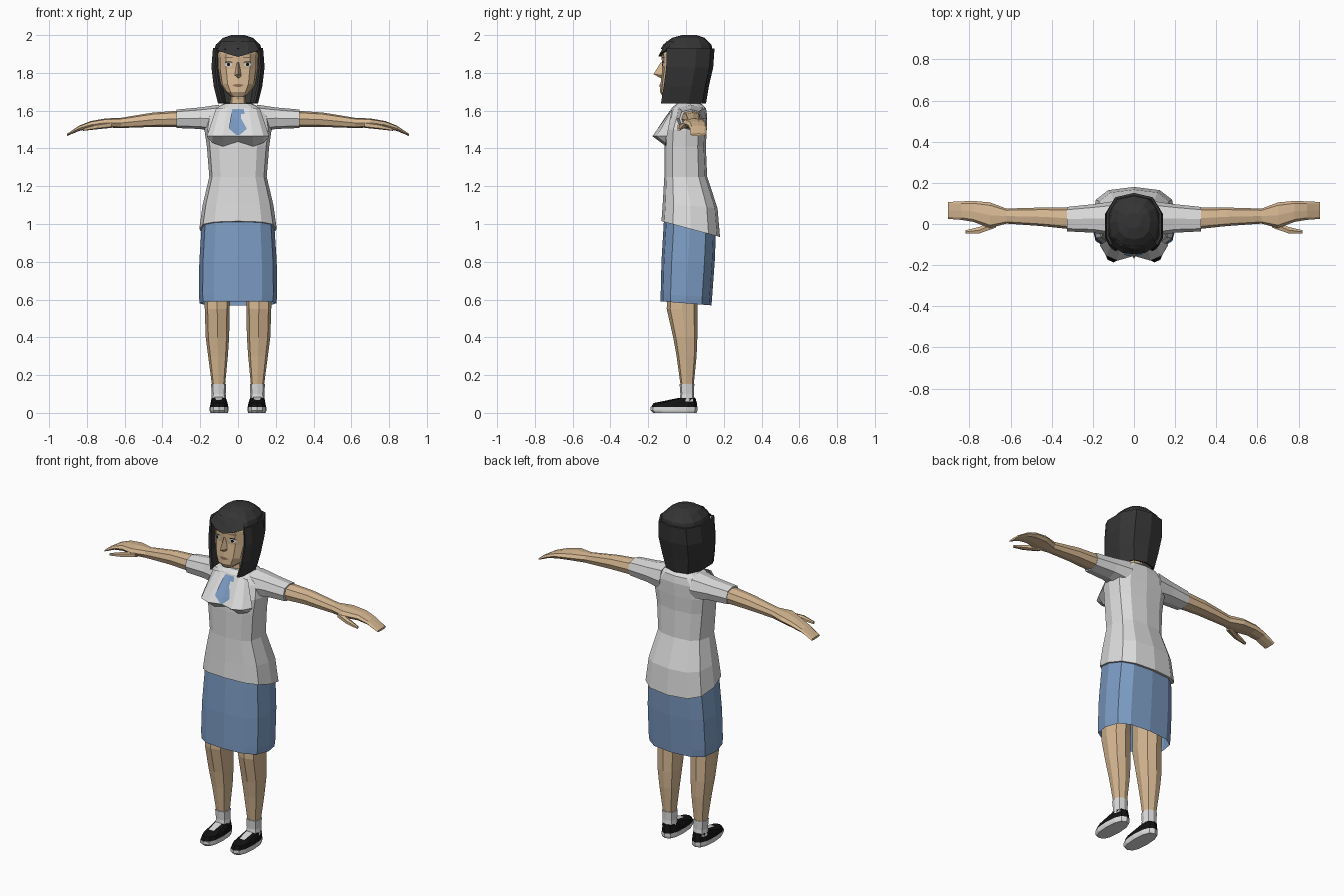
import bpy
import bmesh
import math
from mathutils import Vector
from mathutils.bvhtree import BVHTree

cube = bpy.data.objects.get("Cube")
if cube:
    bpy.data.objects.remove(cube, do_unlink=True)


def material(name, r, g, b):
    mat = bpy.data.materials.new(name)
    mat.use_nodes = True
    mat.diffuse_color = (r, g, b, 1)
    shader = mat.node_tree.nodes["Principled BSDF"]
    shader.inputs["Base Color"].default_value = (r, g, b, 1)
    shader.inputs["Roughness"].default_value = 0.9
    return mat


SKIN = material("skin tan", .68, .48, .29)
SHIRT = material("shirt white", .72, .72, .72)
BLUE = material("skirt blue", .2, .33, .55)
HAIR = material("hair charcoal", .035, .035, .035)
BLACK = material("shoe black", .006, .006, .006)
LIPS = material("lip brown", .3, .16, .1)


def skin(name, rows, mat, closed=False, caps=(False, False), side=1):
    """Bridge rows of points into a faceted surface."""
    bm = bmesh.new()
    grid = [[bm.verts.new((p[0] * side, p[1], p[2])) for p in row] for row in rows]
    for a, b in zip(grid, grid[1:]):
        for i in range(len(a) if closed else len(a) - 1):
            j = (i + 1) % len(a)
            bm.faces.new((a[i], a[j], b[j], b[i]))
    for row, wanted in ((grid[0], caps[0]), (grid[-1], caps[1])):
        if wanted:
            bm.faces.new(row)
    bmesh.ops.recalc_face_normals(bm, faces=bm.faces)
    mesh = bpy.data.meshes.new(name)
    bm.to_mesh(mesh)
    bm.free()
    mesh.materials.append(mat)
    obj = bpy.data.objects.new(name, mesh)
    bpy.context.collection.objects.link(obj)
    return obj


def loft(name, rings, mat, sides=8, square=.75, axis="z", tilts=None,
         caps=(True, True), side=1):
    """Rings are (station, centre, half size, front y, back y)."""
    def soft(value):
        return math.copysign(abs(value) ** square, value) if abs(value) > 1e-6 else 0
    rows = []
    for n, (station, centre, half, front, back) in enumerate(rings):
        tilt = tilts.get(n, 0) if tilts else 0
        row = []
        for k in range(sides):
            angle = math.tau * k / sides
            u = centre + half * soft(math.cos(angle))
            y = (front + back) / 2 + (back - front) / 2 * soft(math.sin(angle))
            row.append((u, y, station + tilt * y) if axis == "z" else (station, y, u))
        rows.append(row)
    return skin(name, rows, mat, True, caps, side)


def decal(name, target, centre, rows, mat):
    """Thin patch projected on the front of a part; rows are (z, half width)."""
    mesh = target.data
    tree = BVHTree.FromPolygons([v.co for v in mesh.vertices],
                                [p.vertices[:] for p in mesh.polygons])
    points = []
    for z, half in rows:
        row = []
        for x in (centre - half, centre, centre + half):
            hit = tree.ray_cast(Vector((x, -1, z)), Vector((0, 1, 0)))[0]
            row.append((x, (hit.y if hit else -.1) - .004, z))
        points.append(row)
    return skin(name, points, mat)


# Shirt body and bust
loft("shirt", [
    (.98, 0, .205, -.13, .18), (1.1, 0, .188, -.123, .167),
    (1.25, 0, .152, -.115, .112), (1.41, 0, .165, -.115, .105),
    (1.5, 0, .178, -.11, .11), (1.575, 0, .165, -.085, .112),
    (1.615, 0, .12, -.075, .105), (1.637, 0, .075, -.05, .08),
], SHIRT, sides=12, square=.72, tilts={0: -.27, 1: -.1})
bust_rows = []
for x, tip, low in ((-.165, -.1, 1.46), (-.135, -.155, 1.43), (-.08, -.178, 1.41),
                    (0, -.155, 1.43), (.08, -.178, 1.41), (.135, -.155, 1.43),
                    (.165, -.1, 1.46)):
    bust_rows.append([(x * .7, -.072, 1.612), (x, tip, 1.465), (x, -.105, low)])
bust = skin("shirt_bust", bust_rows, SHIRT)
decal("tie", bust, 0, [(1.608, .03), (1.56, .04), (1.505, .048), (1.47, .008)], BLUE)

# Skirt, open at the bottom
loft("skirt", [
    (.58, 0, .203, -.135, .135), (.62, 0, .207, -.134, .138),
    (.8, 0, .205, -.13, .152), (1.03, 0, .19, -.115, .16),
], BLUE, sides=12, square=.7, tilts={0: -.08, 1: -.08, 3: -.2}, caps=(False, True))

# Neck and head
loft("neck", [(1.6, 0, .05, -.04, .06), (1.66, 0, .04, -.04, .05),
              (1.75, 0, .042, -.05, .05)], SKIN)
head = loft("head", [
    (1.672, 0, .032, -.122, -.02), (1.7, 0, .066, -.138, .03),
    (1.74, 0, .092, -.135, .06), (1.82, 0, .105, -.126, .09),
    (1.9, 0, .106, -.13, .1), (1.95, 0, .09, -.11, .09),
], SKIN, sides=12)
skin("nose", [
    [(-.008, -.12, 1.855), (0, -.134, 1.855), (.008, -.12, 1.855)],
    [(-.02, -.12, 1.787), (0, -.172, 1.793), (.02, -.12, 1.787)],
    [(-.015, -.12, 1.775), (0, -.13, 1.77), (.015, -.12, 1.775)],
], SKIN)
decal("mouth", head, 0, [(1.742, .012), (1.734, .03), (1.726, .012)], LIPS)
for word, s in (("left", 1), ("right", -1)):
    x = s * .05
    white = decal(word + "_eye", head, x,
                  [(1.855, .008), (1.845, .02), (1.834, .01)], SHIRT)
    decal(word + "_iris", white, x, [(1.853, .005), (1.845, .009), (1.836, .005)], BLACK)
    decal(word + "_eyelid", head, x, [(1.861, .012), (1.855, .022)], BLACK)
    decal(word + "_eyebrow", head, x, [(1.884, .02), (1.878, .024)], LIPS)

# Bob hair: a curtain open at the face, a crown and a fringe
half_outline = [(.86, 0), (1, .15), (1, .62), (.68, .92), (0, 1)]
outline = half_outline + [(-u, t) for u, t in half_outline[-2::-1]]
curtain_rows = []
for z, w, f, b in ((1.64, .1, -.13, .1), (1.73, .123, -.115, .115),
                   (1.83, .135, -.102, .138), (1.93, .127, -.1, .145)):
    curtain_rows.append([(w * u, f + (b - f) * t, z) for u, t in outline])
curtain = skin("hair_curtain", curtain_rows, HAIR)
thick = curtain.modifiers.new("thickness", "SOLIDIFY")
thick.thickness = .012
thick.offset = 0
loft("hair_crown", [
    (1.908, 0, .13, -.133, .147), (1.95, 0, .117, -.12, .135),
    (1.985, 0, .08, -.075, .1), (2, 0, .035, -.02, .055),
], HAIR, sides=12, square=.85, tilts={0: -.15})
skin("hair_fringe", [
    [(x, y + .035, 1.965) for x, y in ((-.09, -.1), (-.05, -.135), (0, -.14),
                                      (.05, -.135), (.09, -.1))],
    [(-.112, -.105, 1.92), (-.055, -.14, 1.9), (0, -.147, 1.885),
     (.055, -.14, 1.9), (.112, -.105, 1.92)],
    [(-.1, -.09, 1.925), (-.055, -.115, 1.905), (0, -.12, 1.89),
     (.055, -.115, 1.905), (.1, -.09, 1.925)],
], HAIR)

# Limbs on both sides
for word, s in (("left", 1), ("right", -1)):
    loft(word + "_sleeve", [
        (.1, 1.558, .074, -.06, .11), (.2, 1.56, .057, -.042, .096),
        (.325, 1.557, .049, -.036, .083),
    ], SHIRT, axis="x", side=s)
    loft(word + "_arm", [
        (.31, 1.557, .043, -.025, .08), (.45, 1.552, .038, -.01, .08),
        (.62, 1.535, .027, .002, .075), (.7, 1.535, .024, -.02, .105),
        (.78, 1.525, .02, .01, .112), (.84, 1.507, .014, .02, .11),
        (.905, 1.472, .006, .025, .107),
    ], SKIN, axis="x", side=s)
    loft(word + "_thumb", [
        (.67, 1.525, .016, -.02, .03), (.75, 1.515, .014, -.047, -.012),
        (.82, 1.5, .007, -.047, -.03),
    ], SKIN, sides=6, axis="x", side=s)
    loft(word + "_leg", [
        (.75, .11, .07, -.1, .07), (.55, .11, .066, -.102, .06),
        (.4, .109, .062, -.068, .06), (.3, .106, .052, -.05, .056),
        (.14, .103, .034, -.028, .04),
    ], SKIN, side=s)
    loft(word + "_sock", [(.06, .102, .04, -.036, .046), (.1, .102, .037, -.03, .042),
                          (.152, .103, .04, -.034, .044)], SHIRT, side=s)
    loft(word + "_sole", [(0, .1, .046, -.175, .056), (.012, .1, .05, -.187, .06),
                          (.03, .1, .05, -.187, .06)],
         SHIRT, sides=12, square=.8, side=s)
    loft(word + "_shoe", [(.03, .1, .049, -.185, .06), (.052, .1, .045, -.172, .058),
                          (.078, .102, .038, -.045, .05)],
         BLACK, sides=12, square=.8, side=s)
    skin(word + "_shoe_tongue", [
        [(.085, -.11, .068), (.119, -.11, .068)],
        [(.08, -.035, .084), (.124, -.035, .084)],
    ], SHIRT, side=s)
